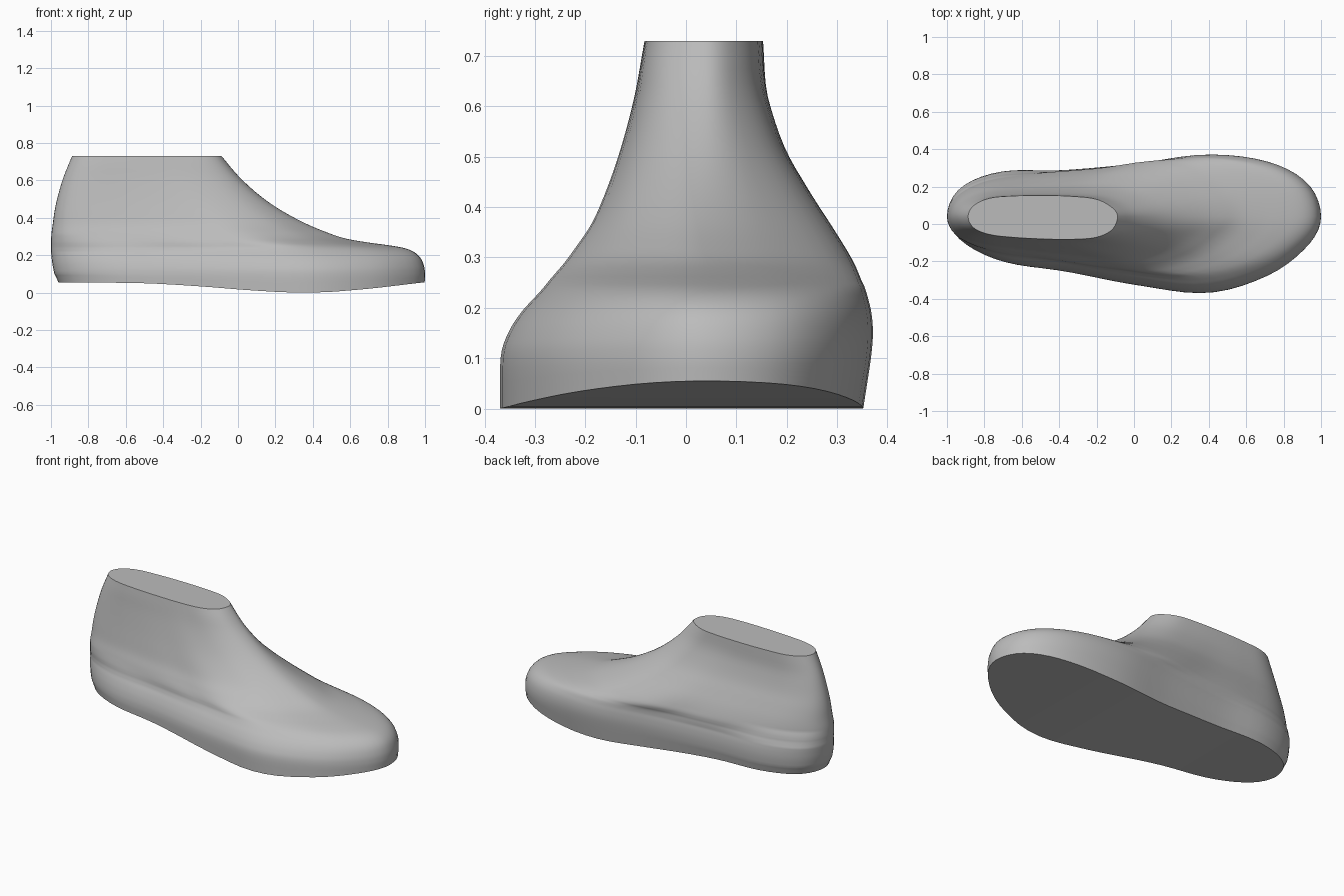
import bpy, bmesh, math

cube = bpy.data.objects.get("Cube")
if cube:
    bpy.data.objects.remove(cube)

AXIS = 0.04          # y of the long axis
N = 72               # points round each ring
SUB = 4              # rings per profile step

# Levels: height, heel x, front x, left y, right y
LEVELS = [
    (0.00, -0.96, 0.998, 0.352, -0.368),
    (0.10, -0.982, 1.0, 0.367, -0.367),
    (0.15, -0.992, 0.992, 0.371, -0.352),
    (0.19, -0.997, 0.972, 0.368, -0.327),
    (0.22, -1.0, 0.935, 0.361, -0.30),
    (0.24, -1.0, 0.88, 0.355, -0.282),
    (0.255, -1.0, 0.79, 0.348, -0.27),
    (0.27, -1.0, 0.68, 0.342, -0.257),
    (0.29, -0.999, 0.57, 0.333, -0.24),
    (0.32, -0.997, 0.48, 0.316, -0.218),
    (0.37, -0.99, 0.36, 0.285, -0.185),
    (0.44, -0.98, 0.23, 0.24, -0.155),
    (0.52, -0.962, 0.115, 0.195, -0.128),
    (0.62, -0.932, 0.005, 0.162, -0.102),
    (0.73, -0.887, -0.088, 0.153, -0.082),
]

# Outline half-widths from heel to front, left side then right side
FOOT = ((0, .16, .244, .251, .285, .335, .30, .185, 0),
        (0, .14, .243, .293, .365, .407, .317, .16, 0))
INSTEP = ((0, .11, .188, .22, .24, .275, .248, .13, 0),
          (0, .11, .17, .208, .245, .27, .205, .09, 0))
COLLAR = ((0, .06, .1, .112, .115, .11, .095, .05, 0),
          (0, .06, .095, .11, .118, .12, .11, .07, 0))
KEYS = [(0.22, FOOT), (0.31, INSTEP), (0.68, COLLAR)]

# Underside height along the length
SOLE = [(-1, .055), (-.5, .05), (-.2, .033), (.1, .01), (.35, 0), (.6, .012), (1, .055)]


def catmull(a, b, c, d, t):
    return b + 0.5 * t * (c - a + t * (2*a - 5*b + 4*c - d + t * (3*(b - c) + d - a)))


def spline(vals, p, odd=False):
    """Smooth value at index p; odd mirrors the ends for rounded noses."""
    i = min(int(p), len(vals) - 2)
    first = -vals[1] if odd else 2 * vals[0] - vals[1]
    last = -vals[-2] if odd else 2 * vals[-1] - vals[-2]
    v = [first, *vals, last]
    return catmull(*v[i:i + 4], p - i)


def sole_height(x):
    for i, ((x0, _), (x1, _)) in enumerate(zip(SOLE, SOLE[1:])):
        if x <= x1:
            break
    return spline([s[1] for s in SOLE], i + max(0, min(1, (x - x0) / (x1 - x0))))


def half_widths(z, side):
    """Outline at height z, scaled to a maximum of one."""
    def unit(key):
        return [w / max(key[side]) for w in key[side]]
    if z <= KEYS[0][0]:
        return unit(KEYS[0][1])
    for (z0, k0), (z1, k1) in zip(KEYS, KEYS[1:]):
        if z <= z1:
            t = (z - z0) / (z1 - z0)
            row = [a + (b - a) * t for a, b in zip(unit(k0), unit(k1))]
            return [w / max(row) for w in row]
    return unit(KEYS[-1][1])


def ring(p):
    z, heel, front, left, right = (spline(col, p) for col in zip(*LEVELS))
    widths = half_widths(z, 0), half_widths(z, 1)
    pts = []
    for k in range(N):
        side = 0 if k <= N // 2 else 1
        a = k if side == 0 else N - k
        u = (1 - math.cos(2 * math.pi * a / N)) / 2
        x = heel + (front - heel) * u
        w = spline(widths[side], a * 16 / N, odd=True)
        y = AXIS + w * ((left, right)[side] - AXIS)
        pts.append((x, y, z + sole_height(x) * max(0, 1 - p)))
    return pts


# Loft the body
bm = bmesh.new()
steps = (len(LEVELS) - 1) * SUB
rings = [[bm.verts.new(co) for co in ring(i / SUB)] for i in range(steps + 1)]
for lo, hi in zip(rings, rings[1:]):
    for k in range(N):
        j = (k + 1) % N
        bm.faces.new((lo[k], lo[j], hi[j], hi[k]))

# Close the sole and the collar with strips across
for r in (rings[0], rings[-1]):
    for k in range(N // 2):
        quad = [r[k], r[k + 1], r[N - k - 1], r[-k]]
        bm.faces.new(list(dict.fromkeys(quad)))
bmesh.ops.recalc_face_normals(bm, faces=bm.faces)

mesh = bpy.data.meshes.new("shoe_form")
bm.to_mesh(mesh)
bm.free()
form = bpy.data.objects.new("shoe_form", mesh)
bpy.context.collection.objects.link(form)

# Plain grey
grey = bpy.data.materials.new("plain_grey")
grey.use_nodes = True
color = (0.5, 0.5, 0.5, 1)
grey.diffuse_color = color
grey.node_tree.nodes["Principled BSDF"].inputs["Base Color"].default_value = color
mesh.materials.append(grey)

# Smooth sides, crisp sole and collar edges
bpy.ops.object.select_all(action='DESELECT')
form.select_set(True)
bpy.context.view_layer.objects.active = form
bpy.ops.object.shade_smooth_by_angle(angle=math.radians(40))
